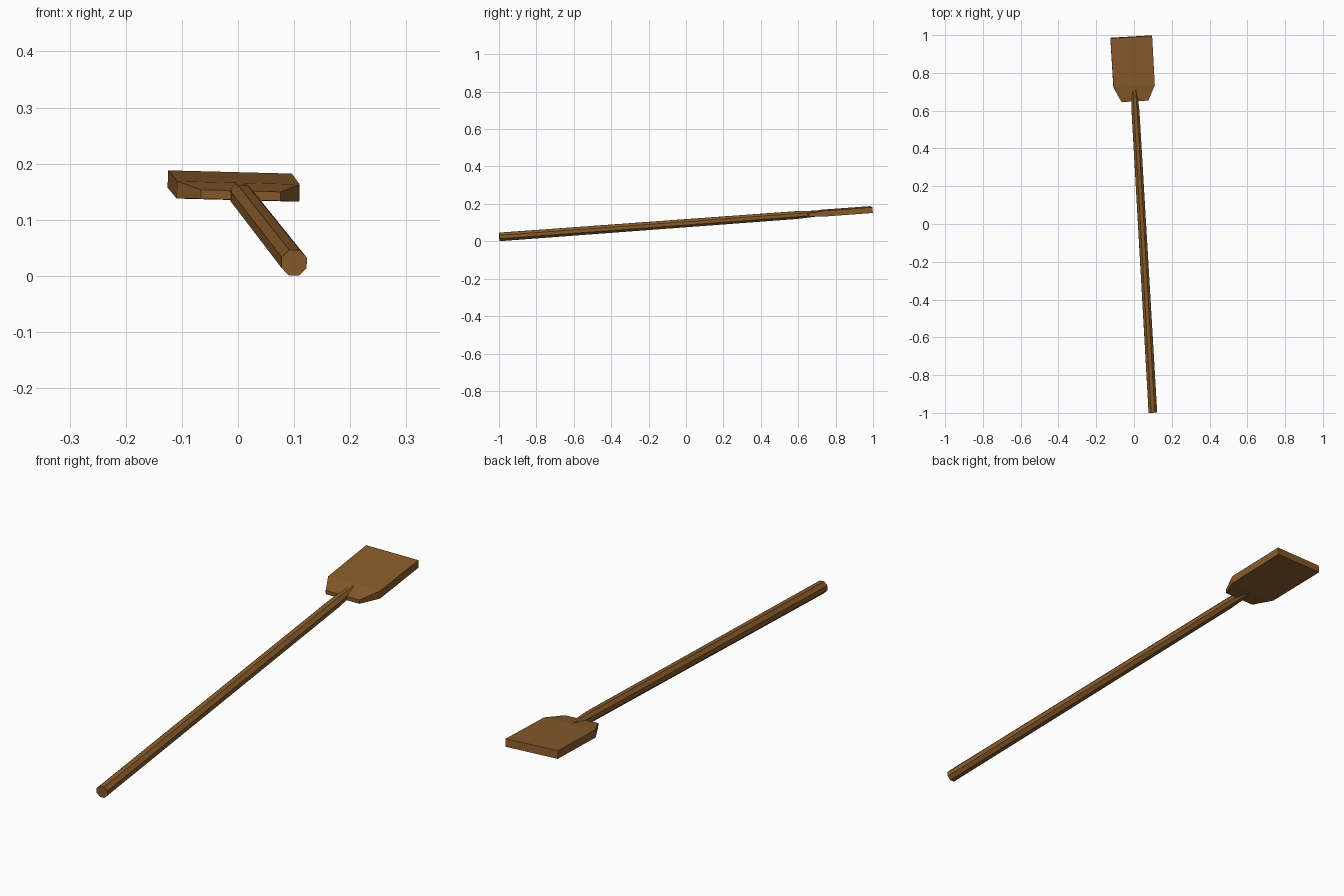
import bpy, bmesh, math
from mathutils import Matrix, Vector

if "Cube" in bpy.data.objects:
    bpy.data.objects.remove(bpy.data.objects["Cube"])

wood = bpy.data.materials.new("brown wood")
wood.diffuse_color = (0.25, 0.107, 0.025, 1)
wood.use_nodes = True
wood.node_tree.nodes["Principled BSDF"].inputs["Base Color"].default_value = wood.diffuse_color

# Shared frame: local y runs along the tool from the butt of the handle
ydir = Vector((-0.0577, 1, 0.0735)).normalized()
xdir = ydir.cross(Vector((0, 0, 1))).normalized()
xdir = (Matrix.Rotation(0.026, 3, ydir) @ xdir).normalized()
zdir = xdir.cross(ydir)
frame = Matrix((xdir, ydir, zdir)).transposed().to_4x4()
frame.translation = Vector((0.1, -0.998, 0.0235))


def loft(name, rings):
    """Join matching rings of points into a closed solid."""
    bm = bmesh.new()
    vs = [[bm.verts.new(p) for p in ring] for ring in rings]
    n = len(vs[0])
    for a, b in zip(vs, vs[1:]):
        for i in range(n):
            bm.faces.new((a[i], a[(i + 1) % n], b[(i + 1) % n], b[i]))
    bm.faces.new(vs[0])
    bm.faces.new(vs[-1])
    bmesh.ops.recalc_face_normals(bm, faces=bm.faces)
    me = bpy.data.meshes.new(name)
    bm.to_mesh(me)
    bm.free()
    me.transform(frame)
    me.materials.append(wood)
    ob = bpy.data.objects.new(name, me)
    bpy.context.collection.objects.link(ob)
    return ob


# Handle: octagonal pole, tapering where it enters the blade
def octagon(y, r):
    return [(r * math.cos(a), y, r * math.sin(a))
            for a in (math.radians(22.5 + 45 * i) for i in range(8))]


loft("handle", [octagon(0, 0.0245), octagon(1.6, 0.0225), octagon(1.76, 0.014)])


# Blade: flat paddle with chamfered shoulders and a thinner neck edge
def section(y, half_width, low, high):
    return [(-half_width, y, low), (half_width, y, low),
            (half_width, y, high), (-half_width, y, high)]


loft("blade", [section(1.655, 0.071, -0.009, 0.007),
               section(1.735, 0.1095, -0.0155, 0.0155),
               section(1.998, 0.1105, -0.0155, 0.0155)])
